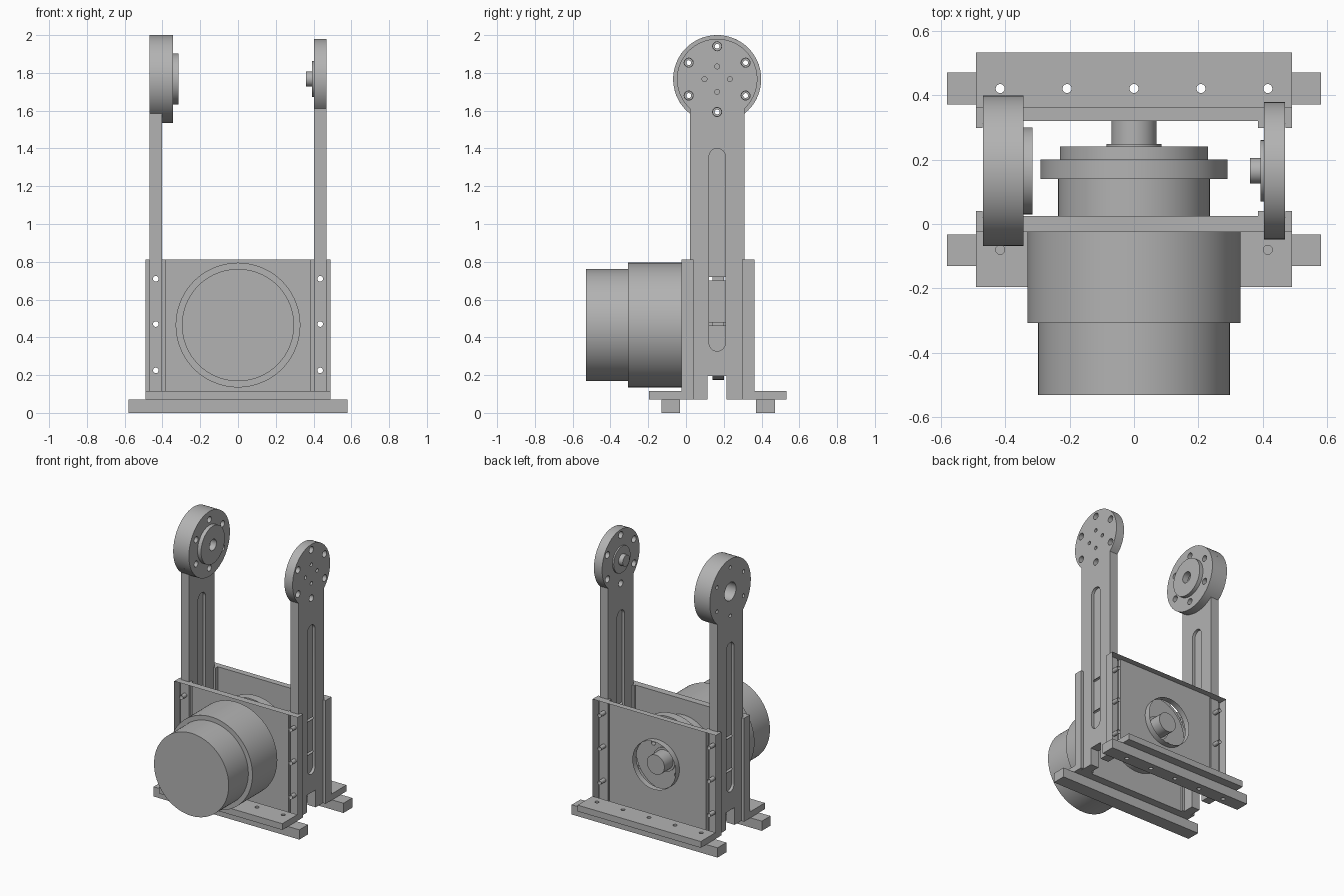
import bpy, bmesh
from math import sin, cos, pi, asin, radians
from mathutils import Vector

if "Cube" in bpy.data.objects:
    bpy.data.objects.remove(bpy.data.objects["Cube"], do_unlink=True)

grey = bpy.data.materials.new("machined_grey")
grey.use_nodes = True
COLOUR = (0.45, 0.45, 0.45, 1)
grey.diffuse_color = COLOUR
grey.node_tree.nodes["Principled BSDF"].inputs["Base Color"].default_value = COLOUR


def finish(name, bm):
    bmesh.ops.recalc_face_normals(bm, faces=bm.faces)
    mesh = bpy.data.meshes.new(name)
    bm.to_mesh(mesh)
    bm.free()
    mesh.materials.append(grey)
    obj = bpy.data.objects.new(name, mesh)
    bpy.context.collection.objects.link(obj)
    return obj


def prism(name, points, axis, lo, hi):
    """Extrude a flat outline along an axis."""
    def place(p, t):
        c = list(p)
        c.insert("xyz".index(axis), t)
        return c
    bm = bmesh.new()
    face = bm.faces.new([bm.verts.new(place(p, lo)) for p in points])
    grown = bmesh.ops.extrude_face_region(bm, geom=[face])["geom"]
    move = Vector(place((0, 0), hi - lo))
    bmesh.ops.translate(bm, vec=move, verts=[v for v in grown if isinstance(v, bmesh.types.BMVert)])
    return finish(name, bm)


def box(name, x, y, z):
    return prism(name, [(x[0], y[0]), (x[1], y[0]), (x[1], y[1]), (x[0], y[1])], "z", *z)


def turned(name, axis, centre, profile, n=64):
    """Revolve (radius, position) pairs about an axis line through centre."""
    bm = bmesh.new()
    rings = []
    for r, t in profile:
        ring = []
        for i in range(n):
            c = [centre[0] + r * cos(2 * pi * i / n), centre[1] + r * sin(2 * pi * i / n)]
            c.insert("xyz".index(axis), t)
            ring.append(bm.verts.new(c))
        rings.append(ring)
    for a, b in zip(rings, rings[1:]):
        for i in range(n):
            j = (i + 1) % n
            bm.faces.new((a[i], a[j], b[j], b[i]))
    bm.faces.new(rings[0])
    bm.faces.new(rings[-1])
    return finish(name, bm)


def drill(axis, centre, r, lo, hi, n=24):
    return turned("cutter", axis, centre, [(r, lo), (r, hi)], n)


def circle_of(centre, radius, count, start=90):
    angles = [radians(start + 360 * i / count) for i in range(count)]
    return [(centre[0] + radius * cos(a), centre[1] + radius * sin(a)) for a in angles]


def cut(obj, cutters):
    for c in cutters:
        c.hide_render = True
        mod = obj.modifiers.new("cut", "BOOLEAN")
        mod.operation, mod.solver, mod.object = "DIFFERENCE", "EXACT", c
    bpy.context.view_layer.update()
    graph = bpy.context.evaluated_depsgraph_get()
    mesh = bpy.data.meshes.new_from_object(obj.evaluated_get(graph))
    obj.modifiers.clear()
    obj.data = mesh
    for c in cutters:
        bpy.data.objects.remove(c, do_unlink=True)


MOTOR = (0, 0.465)       # x, z of the motor axis
PIVOT = (0.165, 1.767)   # y, z of the pivot axis
BOLT_X = 0.435
BOLT_Z = (0.225, 0.47, 0.71)
FLANGE_X = (-0.415, -0.2075, 0, 0.2075, 0.415)


def side_bolts(x):
    return [drill("y", (x, z), 0.015, -0.1, 0.45) for z in BOLT_Z]


# Grooved end plates, open on the outer face
def end_plate(name, outer, inner, lip, groove, bore):
    half = [(0.49, outer), (0.49, lip), (0.47, lip), (0.47, groove),
            (0.403, groove), (0.403, lip), (0.385, lip), (0.385, inner)]
    outline = half + [(-x, y) for x, y in reversed(half)]
    plate = prism(name, outline, "z", 0.07, 0.813)
    cut(plate, side_bolts(BOLT_X) + side_bolts(-BOLT_X) + [drill("y", MOTOR, bore, -0.1, 0.45, 64)])
    bm = bmesh.new()
    bm.from_mesh(plate.data)
    skin = [f for f in bm.faces if all(abs(v.co.y - outer) < 0.001 for v in f.verts)]
    bmesh.ops.delete(bm, geom=skin, context="FACES")
    bm.to_mesh(plate.data)
    bm.free()


end_plate("front_plate", -0.025, 0.025, 0.04, 0.02, 0.236)
end_plate("back_plate", 0.363, 0.32, 0.297, 0.31, 0.172)

# Base flanges and the rails under them
for side, flange_y, rail_y, hole_y in (("front", (-0.196, -0.025), (-0.131, -0.033), -0.08),
                                       ("back", (0.363, 0.532), (0.37, 0.47), 0.42)):
    flange = box(side + "_flange", (-0.49, 0.49), flange_y, (0.07, 0.115))
    cut(flange, [drill("z", (x, hole_y), 0.014, -0.1, 0.2) for x in FLANGE_X])
    rail = box(side + "_rail", (-0.58, 0.58), rail_y, (0, 0.07))
    if side == "back":
        cut(rail, [drill("z", (x, hole_y), 0.014, -0.1, 0.2) for x in FLANGE_X])


# Upright arms with a round head, a foot notch and a slot pocket on each face
def arm(name, lo, hi, radius, cutters):
    half = 0.145
    a = asin(half / radius)
    y0, z0 = PIVOT
    points = [(y0 - 0.05, 0.07), (y0 - 0.05, 0.195), (y0 + 0.05, 0.195), (y0 + 0.05, 0.07),
              (y0 + half, 0.07)]
    steps = 56
    for i in range(steps + 1):
        t = -pi / 2 + a + (2 * pi - 2 * a) * i / steps
        points.append((y0 + radius * cos(t), z0 + radius * sin(t)))
    points.append((y0 - half, 0.07))
    obj = prism(name, points, "x", lo, hi)
    slot = [(y0 + 0.043 * cos(pi * i / 16), (1.357 if i <= 16 else 0.37) + 0.043 * sin(pi * i / 16))
            for i in range(17)]
    slot += [(y0 - 0.043 * cos(pi * i / 16), 0.37 - 0.043 * sin(pi * i / 16)) for i in range(17)]
    pockets = [prism("cutter", slot, "x", lo - 0.05, lo + 0.02),
               prism("cutter", slot, "x", hi - 0.02, hi + 0.05)]
    cut(obj, pockets + side_bolts((lo + hi) / 2) + cutters)


bolt_ring = circle_of(PIVOT, 0.174, 6)
arm("left_arm", 0.403, 0.468, 0.213,
    [drill("x", p, 0.024, 0.3, 0.6) for p in bolt_ring]
    + [drill("x", p, 0.013, 0.44, 0.6) for p in circle_of(PIVOT, 0.067, 4)])
arm("right_arm", -0.468, -0.403, 0.233,
    [drill("x", p, 0.013, -0.6, -0.3) for p in bolt_ring]
    + [drill("x", PIVOT, 0.065, -0.6, -0.3, 48)])

# Pivot pin on the left arm
turned("left_pivot_pin", "x", PIVOT, [(0.095, 0.403), (0.095, 0.393), (0.04, 0.393), (0.04, 0.36)])

# Bearing housing on the right arm
housing = turned("right_bearing_housing", "x", PIVOT,
                 [(0.233, -0.403), (0.233, -0.343), (0.135, -0.343), (0.135, -0.315)])
cut(housing, [drill("x", p, 0.022, -0.385, -0.2) for p in bolt_ring]
    + [drill("x", p, 0.013, -0.6, -0.38) for p in bolt_ring]
    + [drill("x", PIVOT, 0.065, -0.6, -0.36, 48), drill("x", PIVOT, 0.04, -0.4, -0.2, 48)])

# Stepped motor with its mounting ring and output shaft
motor = turned("motor", "y", MOTOR,
               [(0.297, -0.53), (0.297, -0.307), (0.33, -0.307), (0.33, -0.025), (0.235, -0.025),
                (0.235, 0.14), (0.29, 0.14), (0.29, 0.2), (0.23, 0.2), (0.23, 0.24),
                (0.085, 0.24), (0.085, 0.248), (0.07, 0.248), (0.07, 0.345)], 96)
cut(motor, [drill("y", p, 0.014, 0.1, 0.3) for p in circle_of(MOTOR, 0.262, 6)]
    + [drill("y", p, 0.016, 0.21, 0.3) for p in circle_of(MOTOR, 0.13, 4, 45)])

# Smooth round walls, sharp edges
bpy.ops.object.select_all(action="DESELECT")
for obj in bpy.context.scene.objects:
    if obj.type == "MESH" and grey.name in obj.data.materials:
        obj.select_set(True)
        bpy.context.view_layer.objects.active = obj
bpy.ops.object.shade_smooth_by_angle(angle=radians(30))
